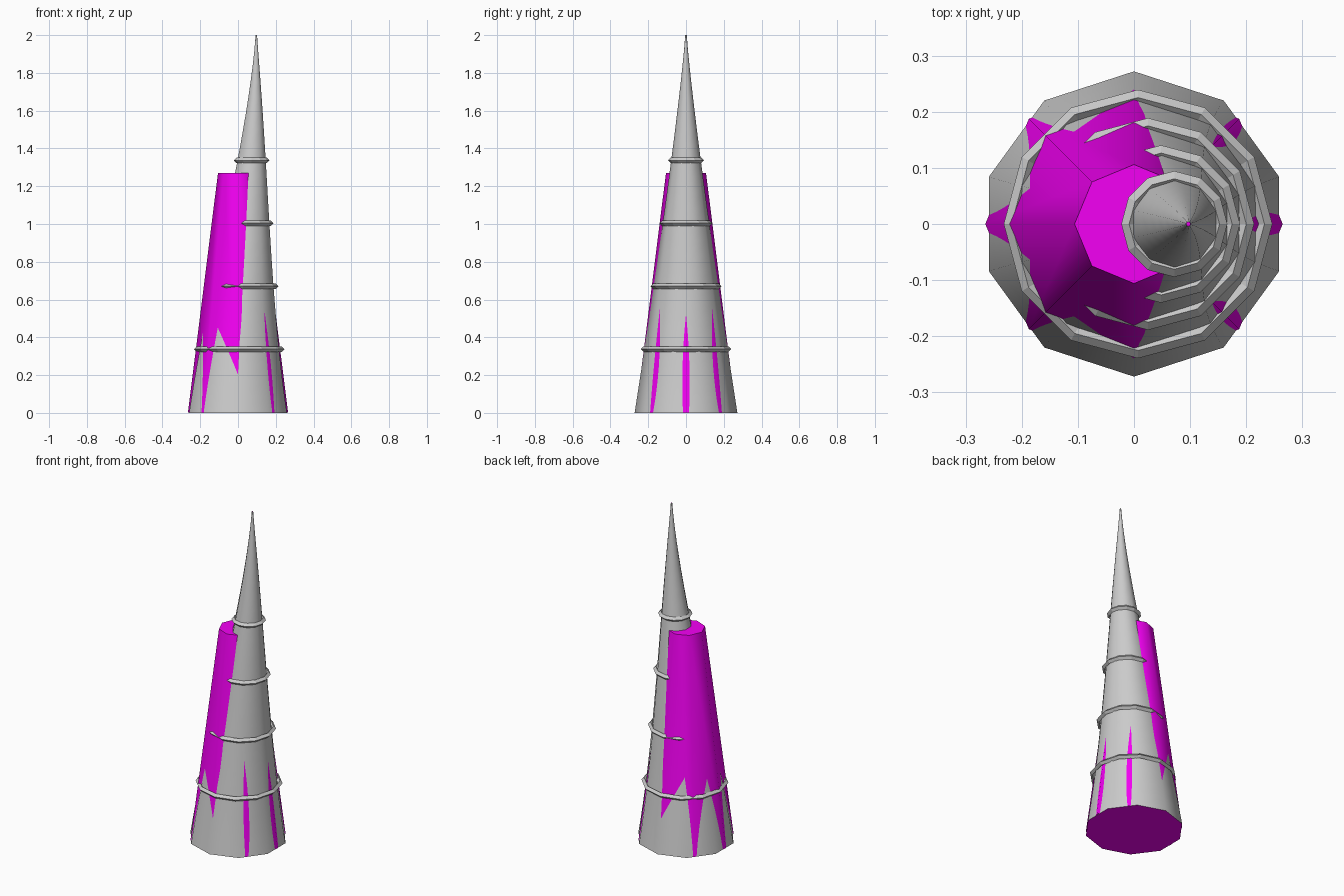
import bpy, bmesh, math

if "Cube" in bpy.data.objects:
    bpy.data.objects.remove(bpy.data.objects["Cube"])

magenta = bpy.data.materials.new("magenta")
magenta.diffuse_color = (0.9, 0.0, 0.9, 1)
magenta.use_nodes = True
magenta.node_tree.nodes["Principled BSDF"].inputs["Base Color"].default_value = magenta.diffuse_color


def centre(t):
    return 0.097 * (3 * t * t - 2 * t ** 3)


def radius(t):
    return 0.004 + 0.268 * (1 - t) ** 1.16


# Curved horn: ten-sided loft with magenta end caps
SIDES, LEVELS = 10, 24
bm = bmesh.new()
loops = []
for i in range(LEVELS + 1):
    t = i / LEVELS
    loops.append([bm.verts.new((centre(t) + radius(t) * math.cos(a), radius(t) * math.sin(a), 2 * t))
                  for a in (math.pi / 2 + k * math.tau / SIDES for k in range(SIDES))])
for lo, hi in zip(loops, loops[1:]):
    for k in range(SIDES):
        n = (k + 1) % SIDES
        bm.faces.new((lo[k], lo[n], hi[n], hi[k])).smooth = True
for cap in (loops[0][::-1], loops[-1]):
    bm.faces.new(cap).material_index = 1
mesh = bpy.data.meshes.new("horn")
bm.to_mesh(mesh)
bm.free()
mesh.materials.append(None)
mesh.materials.append(magenta)
horn = bpy.data.objects.new("horn", mesh)
bpy.context.collection.objects.link(horn)
bpy.context.view_layer.objects.active = horn
horn.select_set(True)
bpy.ops.object.shade_smooth_by_angle(angle=math.radians(50))

# Straight inner core: eight-sided truncated cone
bpy.ops.mesh.primitive_cone_add(vertices=8, radius1=0.265, radius2=0.106, depth=1.268,
                                location=(0, 0, 0.636))
core = bpy.context.object
core.name = "inner_core"
core.data.materials.append(magenta)
bpy.ops.object.shade_smooth_by_angle(angle=math.radians(50))

# Ridge rings around the horn
for i in range(1, 5):
    t = i / 6
    bpy.ops.mesh.primitive_torus_add(major_segments=12, minor_segments=4,
                                     major_radius=radius(t) * 1.02, minor_radius=0.014,
                                     location=(centre(t), 0, 2 * t + 0.004))
    bpy.context.object.name = f"ridge_ring_{i}"
